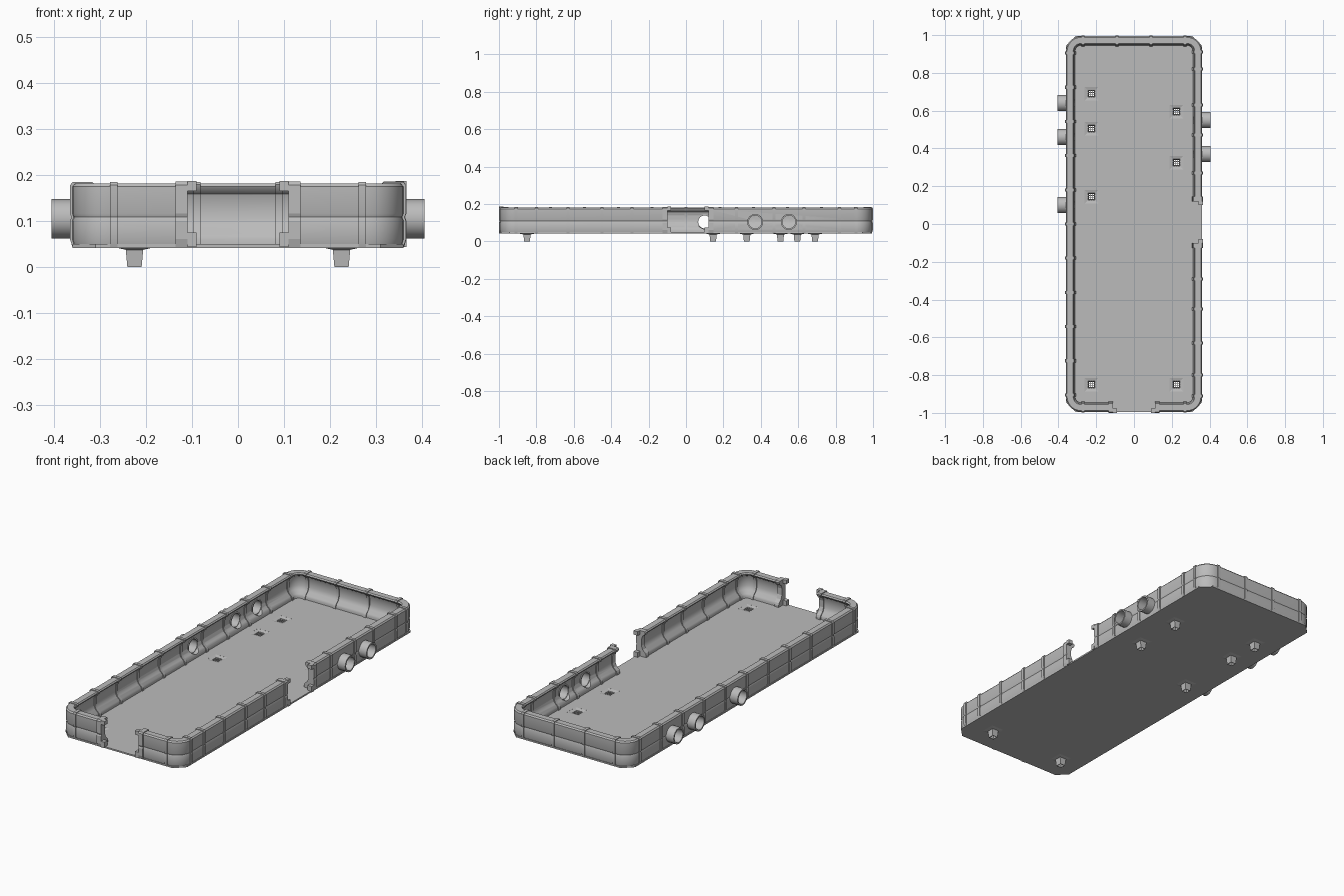
import bpy, bmesh, math
from mathutils import Vector, Matrix

if "Cube" in bpy.data.objects:
    bpy.data.objects.remove(bpy.data.objects["Cube"], do_unlink=True)

grey = bpy.data.materials.new("plain grey")
grey.use_nodes = True
GREY = (0.5, 0.5, 0.5, 1)
grey.diffuse_color = GREY
grey.node_tree.nodes["Principled BSDF"].inputs["Base Color"].default_value = GREY

HX, HY, R = 0.36, 0.994, 0.08      # outer half sizes and corner radius
PIPE_Z, PIPE_R = 0.104, 0.043

# wall cross-section: (depth inward, height)
WALL = [(0.005, 0.043), (0, 0.06), (0, 0.1), (0.003, 0.108), (0, 0.116),
        (0, 0.174), (0.006, 0.181), (0.038, 0.181), (0.043, 0.175), (0.038, 0.166),
        (0.026, 0.158), (0.02, 0.14), (0.02, 0.105), (0.028, 0.085),
        (0.044, 0.07), (0.048, 0.06), (0.048, 0.043)]


def grown(profile, g):
    return [(d - g if d < 0.01 else d + g, z + g * 0.7 if z > 0.17 else z)
            for d, z in profile]


def finish(name, bm, smooth=None):
    bmesh.ops.recalc_face_normals(bm, faces=bm.faces)
    mesh = bpy.data.meshes.new(name)
    bm.to_mesh(mesh)
    bm.free()
    mesh.materials.append(grey)
    ob = bpy.data.objects.new(name, mesh)
    bpy.context.collection.objects.link(ob)
    if smooth:
        bpy.ops.object.select_all(action="DESELECT")
        ob.select_set(True)
        bpy.context.view_layer.objects.active = ob
        bpy.ops.object.shade_smooth_by_angle(angle=math.radians(smooth))
    return ob


def loft(bm, rings, caps=True, closed=False):
    vs = [[bm.verts.new(p) for p in ring] for ring in rings]
    n = len(vs[0])
    pairs = list(zip(vs, vs[1:])) + ([(vs[-1], vs[0])] if closed else [])
    for a, b in pairs:
        for i in range(n):
            j = (i + 1) % n
            bm.faces.new((a[i], a[j], b[j], b[i]))
    if caps and not closed:
        bm.faces.new(vs[0])
        bm.faces.new(vs[-1])


def sweep(bm, profile, path):
    loft(bm, [[(p.x - n.x * d, p.y - n.y * d, z) for d, z in profile] for p, n in path])


def corner(sx, sy, start):
    c = Vector((sx * (HX - R), sy * (HY - R)))
    out = []
    for i in range(9):
        a = math.radians(start + i * 90 / 8)
        n = Vector((math.cos(a), math.sin(a)))
        out.append((c + n * R, n))
    return out


def on_side(side, t):
    n = Vector({"left": (1, 0), "right": (-1, 0), "back": (0, 1), "front": (0, -1)}[side])
    p = Vector((n.x * HX, t)) if n.x else Vector((t, n.y * HY))
    return p, n


def box(bm, center, size):
    bmesh.ops.create_cube(bm, size=1, matrix=Matrix.Translation(center) @ Matrix.Diagonal((*size, 1)))


def square(cx, cy, h, z):
    return [(cx + sx * h, cy + sy * h, z) for sx, sy in ((-1, -1), (1, -1), (1, 1), (-1, 1))]


def subtract(ob, cutter):
    m = ob.modifiers.new("cut", "BOOLEAN")
    m.operation, m.solver, m.object = "DIFFERENCE", "EXACT", cutter
    bpy.context.view_layer.update()
    result = bpy.data.meshes.new_from_object(ob.evaluated_get(bpy.context.evaluated_depsgraph_get()))
    ob.modifiers.clear()
    ob.data = result


# Walls in two runs, leaving openings in the front and left sides
bm = bmesh.new()
sweep(bm, WALL, [on_side("front", 0.115)] + corner(1, -1, -90) + [on_side("left", -0.1)])
sweep(bm, WALL, [on_side("left", 0.12)] + corner(1, 1, 0) + corner(-1, 1, 90)
      + corner(-1, -1, 180) + [on_side("front", -0.115)])
wall = finish("tray_wall", bm, 35)

# Pipe sockets through the walls
PIPES = [("left", 0.37), ("left", 0.55), ("right", 0.10), ("right", 0.46), ("right", 0.64)]


def pipe_ring(side, y, r, d):
    p, n = on_side(side, y)
    return [(p.x - n.x * d, p.y + r * math.cos(k * math.tau / 16),
             PIPE_Z + r * math.sin(k * math.tau / 16)) for k in range(16)]


bm = bmesh.new()
for side, y in PIPES:
    loft(bm, [pipe_ring(side, y, 0.038, d) for d in (-0.1, 0.1)])
cutter = finish("pipe_cutter", bm)
cutter.hide_render = True
subtract(wall, cutter)
bpy.data.objects.remove(cutter, do_unlink=True)

bm = bmesh.new()
for side, y in PIPES:
    loft(bm, [pipe_ring(side, y, r, d) for r, d in
              ((PIPE_R, -0.045), (PIPE_R, 0.024), (0.035, 0.024), (0.035, -0.045))], closed=True)
finish("pipe_sockets", bm, 35)

# Seam ribs wrapped around the wall
RIBS = {"right": [i * 0.181 for i in range(-5, 6)],
        "left": [-0.91, -0.8, -0.63, -0.45, -0.29, 0.27, 0.47, 0.63, 0.82, 0.91],
        "back": [-0.27, -0.09, 0.09, 0.27], "front": [-0.27, 0.27]}
bm = bmesh.new()
for side, places in RIBS.items():
    for t in places:
        sweep(bm, grown(WALL, 0.005), [on_side(side, t - 0.008), on_side(side, t + 0.008)])
finish("wall_ribs", bm, 35)

# Posts framing both openings, with a hooked top and foot
bm = bmesh.new()
for side, mid, half in (("front", 0, 0.09), ("left", 0.01, 0.09)):
    for s in (-1, 1):
        def run(a, b):
            return [on_side(side, mid + s * a), on_side(side, mid + s * b)]
        sweep(bm, grown(WALL, 0.006), run(half + 0.02, half + 0.046))
        for low, high in ((0.165, 0.186), (0.043, 0.075)):
            sweep(bm, [(-0.006, low), (-0.006, high), (0.018, high), (0.018, low)],
                  run(half, half + 0.02))
finish("opening_posts", bm)

# Floor plate with cut corners and sunken drains
DRAINS = [(-0.225, y) for y in (0.69, 0.505, 0.145, -0.85)] + \
         [(0.225, y) for y in (0.595, 0.325, -0.85)]
bm = bmesh.new()
c = 0.05
outline = [(sx * (HX - a), sy * (HY - b)) for sx, sy, cuts in
           ((1, -1, ((c, 0), (0, c))), (1, 1, ((0, c), (c, 0))),
            (-1, 1, ((c, 0), (0, c))), (-1, -1, ((0, c), (c, 0)))) for a, b in cuts]
loft(bm, [[(x, y, z) for x, y in outline] for z in (0.041, 0.049)])
floor = finish("tray_floor", bm)
bm = bmesh.new()
for x, y in DRAINS:
    loft(bm, [square(x, y, 0.036, 0.03), square(x, y, 0.036, 0.06)])
cutter = finish("drain_cutter", bm)
cutter.hide_render = True
subtract(floor, cutter)
bpy.data.objects.remove(cutter, do_unlink=True)

# Drain funnels, spouts and grates
bm = bmesh.new()
for x, y in DRAINS:
    loft(bm, [square(x, y, h, z) for h, z in
              ((0.037, 0.049), (0.018, 0.044), (0.013, 0), (0.0155, 0),
               (0.019, 0.037), (0.037, 0.041))], closed=True)
    for k in (-0.006, 0.006):
        box(bm, (x + k, y, 0.04), (0.003, 0.036, 0.004))
        box(bm, (x, y + k, 0.04), (0.036, 0.003, 0.004))
finish("drain_spouts", bm)
